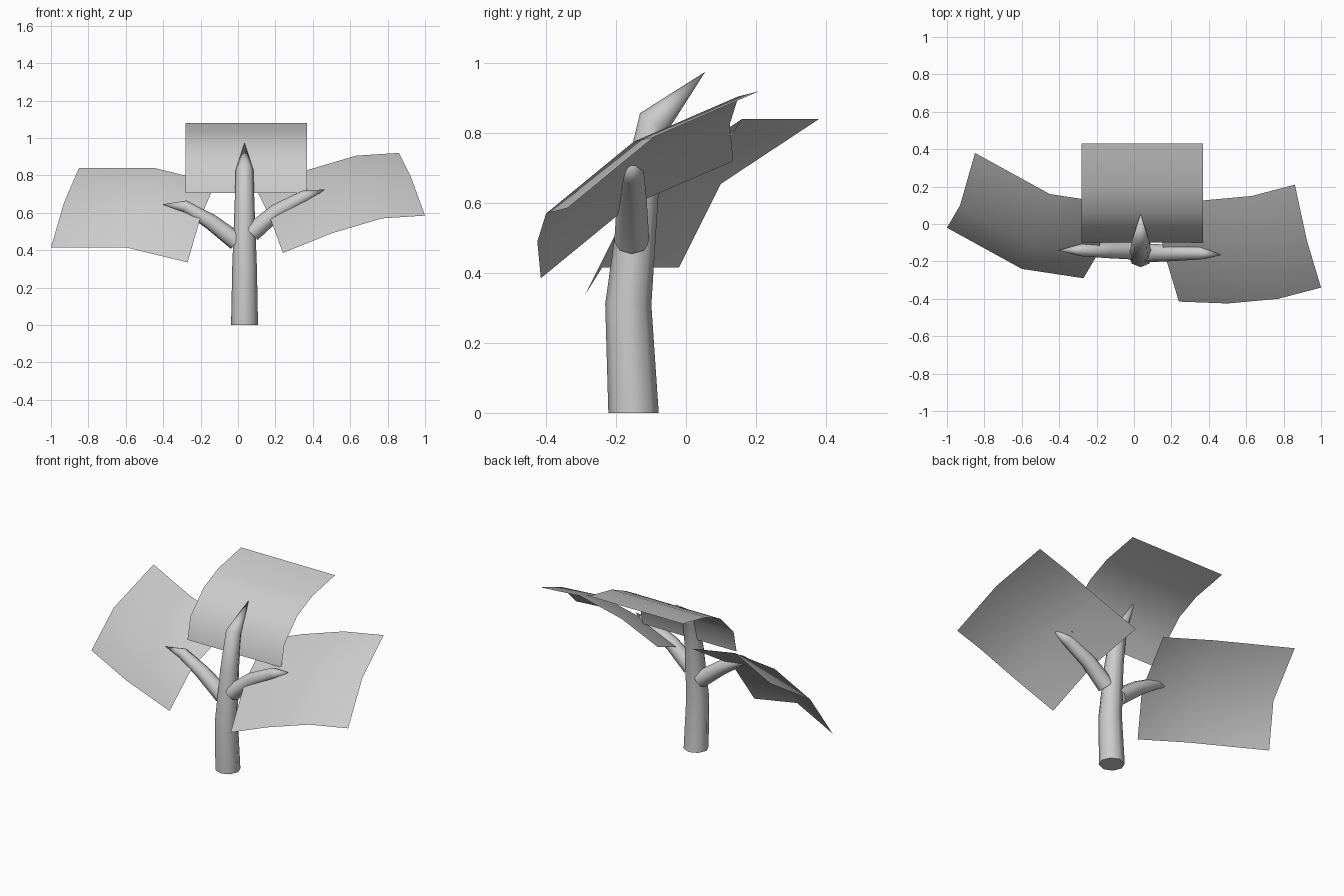
import bpy, math
from mathutils import Vector

if "Cube" in bpy.data.objects:
    bpy.data.objects.remove(bpy.data.objects["Cube"])


def make_object(name, verts, faces, angle):
    mesh = bpy.data.meshes.new(name)
    mesh.from_pydata(verts, [], faces)
    mesh.update()
    ob = bpy.data.objects.new(name, mesh)
    bpy.context.collection.objects.link(ob)
    bpy.ops.object.select_all(action='DESELECT')
    ob.select_set(True)
    bpy.context.view_layer.objects.active = ob
    bpy.ops.object.shade_smooth_by_angle(angle=math.radians(angle))
    return ob


def limb(name, path, radii, tip, normals, sides=8):
    """Tapered tube of rings ending in a pointed tip; normals orient each ring."""
    verts, faces = [], []
    for p, r, n in zip(path, radii, normals):
        n = Vector(n).normalized()
        side = Vector((1, 0, 0)) if abs(n.x) < 0.1 else Vector((0, 1, 0))
        up = n.cross(side).normalized()
        side = up.cross(n)
        for i in range(sides):
            a = 2 * math.pi * i / sides
            verts.append(Vector(p) + r * (math.cos(a) * side + math.sin(a) * up))
    for k in range(len(path) - 1):
        for i in range(sides):
            a, b = k * sides + i, k * sides + (i + 1) % sides
            faces.append((a, b, b + sides, a + sides))
    last = (len(path) - 1) * sides
    verts.append(Vector(tip))
    faces += [(last + i, last + (i + 1) % sides, len(verts) - 1) for i in range(sides)]
    faces.append(tuple(reversed(range(sides))))
    return make_object(name, verts, faces, 50)


def sheet(name, edge, offsets):
    """Thin curved sheet: an edge polyline swept along a few offsets."""
    n = len(edge)
    verts = [Vector(p) + Vector(o) for o in offsets for p in edge]
    faces = [(j * n + i, j * n + i + 1, (j + 1) * n + i + 1, (j + 1) * n + i)
             for j in range(len(offsets) - 1) for i in range(n - 1)]
    return make_object(name, verts, faces, 60)


# Trunk, leaning back to a point
limb("trunk",
     [(0.035, -0.15, 0), (0.035, -0.165, 0.31), (0.035, -0.133, 0.62), (0.035, -0.093, 0.83)],
     [0.072, 0.066, 0.054, 0.047], (0.035, 0.055, 0.975),
     [(0, 0, 1), (0, 0.02, 1), (0, 0.15, 1), (0, 0.7, 1)])

# Side branches
limb("right_branch",
     [(0.07, -0.155, 0.49), (0.205, -0.155, 0.605), (0.355, -0.155, 0.685)],
     [0.05, 0.043, 0.035], (0.465, -0.165, 0.725),
     [(0.7, 0, 0.7), (0.85, 0, 0.55), (0.92, 0, 0.35)])
limb("left_branch",
     [(-0.005, -0.14, 0.445), (-0.15, -0.14, 0.555), (-0.285, -0.14, 0.635)],
     [0.05, 0.042, 0.032], (-0.405, -0.14, 0.645),
     [(-0.75, 0, 0.65), (-0.8, 0, 0.6), (-0.95, 0, 0.3)])

# Foliage sheets
sheet("center_leaf",
      [(-0.28, y, z) for y, z in
       ((-0.10, 0.705), (-0.07, 0.84), (0.06, 0.97), (0.205, 1.035), (0.43, 1.08))][::-1],
      [(0, 0, 0), (0.325, 0, 0), (0.65, 0, 0)])
sheet("right_leaf",
      [(0.24, -0.415, 0.385), (0.5, -0.425, 0.49), (0.77, -0.40, 0.57), (1.0, -0.34, 0.585)],
      [(0, 0, 0), (-0.075, 0.25, 0.205), (-0.14, 0.55, 0.335)])
sheet("left_leaf",
      [(-1.0, -0.02, 0.415), (-0.6, -0.24, 0.415), (-0.27, -0.29, 0.335)],
      [(0, 0, 0), (0.07, 0.12, 0.24), (0.15, 0.4, 0.425)])
